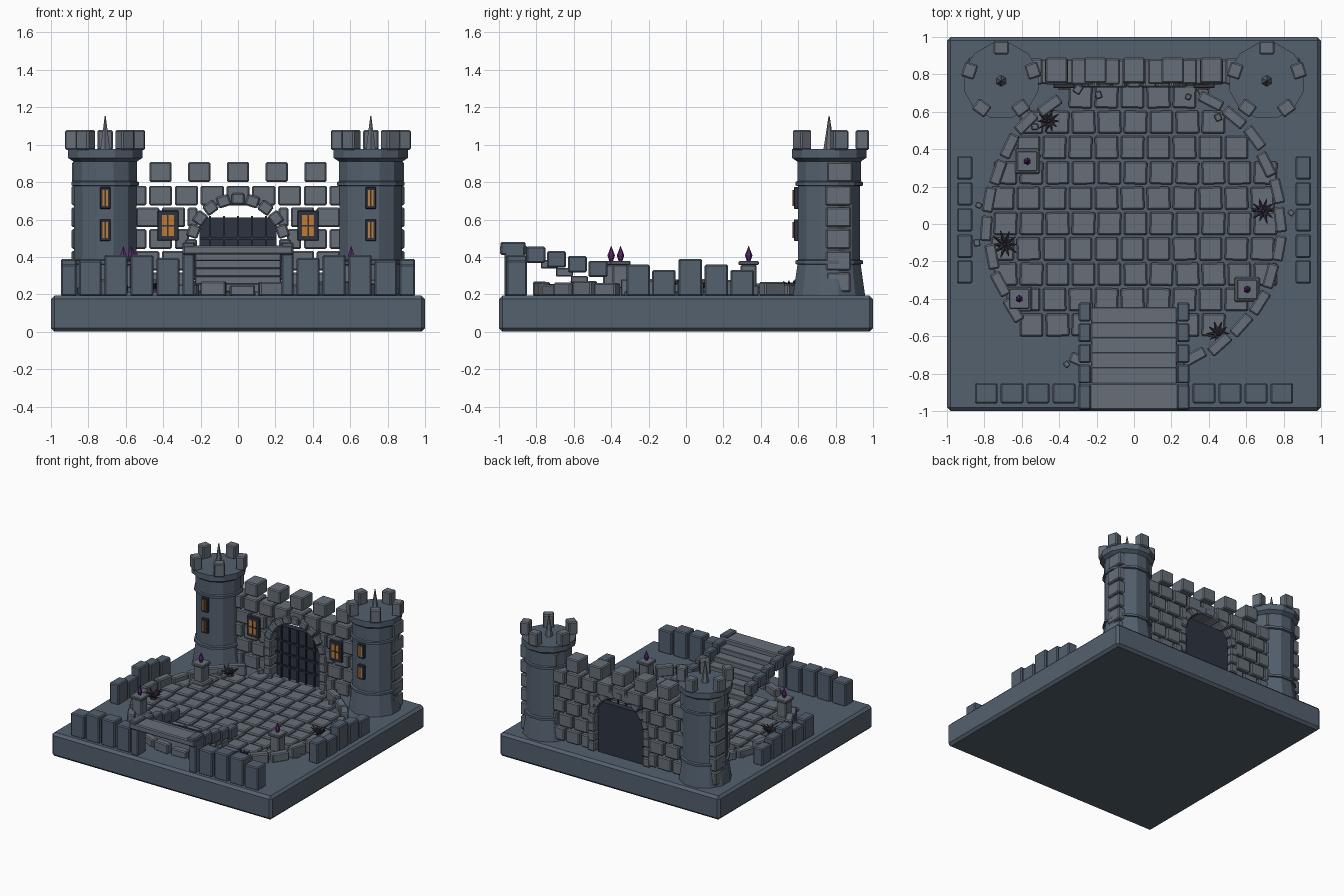
import bpy, bmesh, math, random
from mathutils import Matrix, Vector

if "Cube" in bpy.data.objects:
    bpy.data.objects.remove(bpy.data.objects["Cube"])

random.seed(4)
pi = math.pi


def material(name, rgb):
    m = bpy.data.materials.new(name)
    m.diffuse_color = (*rgb, 1)
    m.use_nodes = True
    m.node_tree.nodes["Principled BSDF"].inputs["Base Color"].default_value = m.diffuse_color
    return m


SLATE = material("slate", (0.088, 0.119, 0.156))
STONE = material("stone", (0.133, 0.159, 0.188))
DARK = material("dark_iron", (0.026, 0.033, 0.052))
GLOW = material("window_glow", (0.55, 0.2, 0.03))
PURPLE = material("crystal", (0.1, 0.02, 0.16))
THORN = material("thorn", (0.03, 0.025, 0.04))


def finish(bm, name, mat):
    me = bpy.data.meshes.new(name)
    bm.to_mesh(me)
    bm.free()
    me.materials.append(mat)
    ob = bpy.data.objects.new(name, me)
    bpy.context.collection.objects.link(ob)
    return ob


def box(bm, c, s, rot=None, bevel=0.008):
    """Bevelled block with centre c, size s and optional rotation matrix."""
    m = Matrix.Translation(c) @ (rot or Matrix()) @ Matrix.Diagonal((*s, 1))
    vs = bmesh.ops.create_cube(bm, size=1, matrix=m)["verts"]
    if bevel:
        edges = list({e for v in vs for e in v.link_edges})
        bmesh.ops.bevel(bm, geom=edges, offset=bevel, segments=1, affect='EDGES')


def cone(bm, c, r1, r2, h, n, rot=None):
    """Cone or frustum standing on point c."""
    m = Matrix.Translation(c) @ (rot or Matrix()) @ Matrix.Translation((0, 0, h / 2))
    bmesh.ops.create_cone(bm, cap_ends=True, segments=n, radius1=r1, radius2=r2, depth=h, matrix=m)


def rz(a):
    return Matrix.Rotation(a, 4, 'Z')


# Base slab
bm = bmesh.new()
box(bm, (0, 0, 0.097), (2, 2, 0.194), bevel=0.02)
finish(bm, "base", SLATE)

# Courtyard paving, clipped to a circle
bm = bmesh.new()
for j in range(10):
    y = 0.68 - j * 0.1355
    for i in range(-5, 6):
        x = i * 0.139 + (0.008 if j % 2 else -0.008)
        if math.hypot(x, y) < 0.775 and not (y < -0.6):
            box(bm, (x, y, 0.2 + random.uniform(-0.002, 0.002)), (0.125, 0.122, 0.034),
                rz(random.uniform(-0.02, 0.02)))
finish(bm, "paving", STONE)

# Kerb stones around the courtyard
bm = bmesh.new()
for k in range(32):
    a = k * pi / 16 + 0.03
    if 0.33 * pi < a < 0.67 * pi or 1.22 * pi < a < 1.34 * pi:
        continue
    h = random.uniform(0.06, 0.095)
    r = 0.785 + random.uniform(-0.01, 0.01)
    box(bm, (r * math.cos(a), r * math.sin(a), 0.19 + h / 2), (0.06, 0.135, h),
        rz(a + random.uniform(-0.12, 0.12)))
finish(bm, "kerb_stones", STONE)

# Loose rubble
bm = bmesh.new()
for x, y in [(-0.36, -0.75), (0.45, 0.57), (0.52, 0.6), (0.84, 0.06), (-0.83, 0.1), (-0.84, -0.1),
             (-0.19, 0.69), (0.29, 0.68), (0.37, 0.71), (-0.3, 0.72), (-0.53, 0.52)]:
    s = random.uniform(0.03, 0.055)
    box(bm, (x, y, 0.2 + s / 2), (s, s * 0.9, s), rz(random.uniform(0, 3)), 0.005)
finish(bm, "rubble", STONE)

# Low walls at the sides and the front
bm = bmesh.new()
for s in (-1, 1):
    for y, top in [(0.3, 0.33), (0.162, 0.36), (0.022, 0.39), (-0.118, 0.33), (-0.256, 0.36)]:
        box(bm, (s * 0.905, y, (0.19 + top) / 2), (0.082, 0.125, top - 0.19))
    for x, top in [(0.79, 0.38), (0.653, 0.41), (0.514, 0.41), (0.375, 0.395)]:
        box(bm, (s * x, -0.905, (0.19 + top) / 2), (0.122, 0.108, top - 0.19))
finish(bm, "low_walls", SLATE)

# Gate wall: staggered courses of blocks, open under the arch
bm = bmesh.new()
AZ = 0.46
for row in range(5):
    z = 0.728 - row * 0.116
    xs = [i * 0.138 + (0.069 if row % 2 else 0) for i in range(-6, 6 + (row % 2 == 0))]
    if row % 2:
        xs = [x for x in xs if abs(x) < 0.7] + [-0.828, 0.828]
    for x in xs:
        lo, hi = x - 0.062, x + 0.062
        if z < 0.66 and abs(x) < 0.38:
            edge = 0.265 if z < AZ else math.sqrt(max(0, 0.265 ** 2 - (z - AZ) ** 2))
            if x > 0:
                lo = max(lo, edge)
            else:
                hi = min(hi, -edge)
        if hi - lo > 0.03:
            d = random.uniform(0.125, 0.14)
            box(bm, ((lo + hi) / 2, 0.815, z), (hi - lo, d, 0.105))
finish(bm, "gate_wall", STONE)

bm = bmesh.new()
for i in range(-4, 5):
    box(bm, (i * 0.207, 0.822, 0.854), (0.118, 0.135, 0.108))
finish(bm, "wall_merlons", STONE)

# Arch stones and jambs
bm = bmesh.new()
for k in range(11):
    a = pi * k / 10
    box(bm, (0.25 * math.cos(a), 0.805, AZ + 0.25 * math.sin(a)), (0.062, 0.15, 0.07),
        Matrix.Rotation(-a, 4, 'Y'))
for s in (-1, 1):
    for k in range(3):
        box(bm, (s * 0.25, 0.805, 0.235 + 0.08 * k), (0.065, 0.15, 0.075))
finish(bm, "gate_arch", STONE)

# Gate panel with its iron bars
bm = bmesh.new()
box(bm, (0, 0.825, 0.4), (0.41, 0.05, 0.42), bevel=0)
for i in range(-2, 3):
    box(bm, (i * 0.075, 0.775, 0.405), (0.012, 0.012, 0.43), bevel=0)
for z in (0.3, 0.4, 0.5):
    box(bm, (0, 0.775, z), (0.4, 0.012, 0.012), bevel=0)
finish(bm, "gate", DARK)

# Windows: frames, panes and bars
frames, panes = bmesh.new(), bmesh.new()
for s in (-1, 1):
    slots = [(0.375, 0.742, 0.567, 0.112, 0.16), (0.71, 0.592, 0.543, 0.058, 0.115),
             (0.71, 0.592, 0.715, 0.058, 0.115)]
    for x, y, z, w, h in slots:
        t = 0.024 if w > 0.1 else 0.015
        box(frames, (s * x, y, z), (w, 0.03, h), bevel=0.003)
        box(panes, (s * x, y - 0.012, z), (w - 2 * t, 0.014, h - 2 * t), bevel=0)
        box(frames, (s * x, y - 0.016, z), (0.007, 0.012, h - 2 * t), bevel=0)
        if w > 0.1:
            box(frames, (s * x, y - 0.016, z), (w - 2 * t, 0.012, 0.008), bevel=0)
finish(frames, "window_frames", DARK)
finish(panes, "window_panes", GLOW)

# Corner towers: turned profile, crown of merlons and a spike
profile = [(0.2, 0.19), (0.175, 0.36), (0.187, 0.362), (0.187, 0.38), (0.172, 0.385), (0.172, 0.778),
           (0.187, 0.782), (0.187, 0.8), (0.176, 0.805), (0.176, 0.91), (0.206, 0.93), (0.206, 0.978)]
N = 12
for s, side in ((-1, "left"), (1, "right")):
    cx, cy = s * 0.71, 0.765
    bm = bmesh.new()
    rings = [[bm.verts.new((cx + r * math.cos(2 * pi * (k + 0.5) / N), cy + r * math.sin(2 * pi * (k + 0.5) / N), z))
              for k in range(N)] for r, z in profile]
    for a, b in zip(rings, rings[1:]):
        for k in range(N):
            bm.faces.new((a[k], a[(k + 1) % N], b[(k + 1) % N], b[k]))
    bm.faces.new(rings[0][::-1])
    bm.faces.new(rings[-1])
    finish(bm, side + "_tower", SLATE)
    bm = bmesh.new()
    for k in range(5):
        a = pi / 2 + k * 2 * pi / 5
        box(bm, (cx + 0.178 * math.cos(a), cy + 0.178 * math.sin(a), 1.025), (0.072, 0.082, 0.108), rz(a))
    cone(bm, (cx, cy, 0.975), 0.03, 0.003, 0.178, 6)
    finish(bm, side + "_tower_crown", STONE)

# Stairs leading down from the front landing, with stepped side rails
bm = bmesh.new()
box(bm, (0, -0.922, 0.437), (0.59, 0.145, 0.05))
for k in range(5):
    box(bm, (0, -0.81 + k * 0.08, 0.402 - k * 0.042), (0.46, 0.09, 0.045), bevel=0.005)
finish(bm, "stairs", STONE)
bm = bmesh.new()
for s in (-1, 1):
    box(bm, (s * 0.265, -0.915, 0.325), (0.065, 0.11, 0.27))
    for k in range(4):
        box(bm, (s * 0.263, -0.803 + k * 0.111, 0.412 - k * 0.0255), (0.066, 0.102, 0.088))
    box(bm, (s * 0.263, -0.925, 0.445), (0.066, 0.135, 0.07))
finish(bm, "stair_rails", SLATE)

# Pedestals with crystals
bm, cr = bmesh.new(), bmesh.new()
for x, y in [(-0.57, 0.335), (-0.613, -0.4), (0.605, -0.35)]:
    box(bm, (x, y, 0.212), (0.135, 0.135, 0.05))
    box(bm, (x, y, 0.295), (0.085, 0.085, 0.13))
    box(bm, (x, y, 0.367), (0.108, 0.108, 0.022), bevel=0.005)
    cone(cr, (x, y, 0.378), 0.01, 0.02, 0.03, 6)
    cone(cr, (x, y, 0.408), 0.02, 0.001, 0.05, 6)
finish(bm, "pedestals", STONE)
finish(cr, "crystals", PURPLE)

# Thorn bushes: rings of leaning spikes
bm = bmesh.new()
for x, y, r in [(-0.455, 0.55, 0.065), (-0.69, -0.11, 0.075), (0.69, 0.07, 0.07), (0.45, -0.585, 0.06)]:
    for k in range(10):
        lean = Matrix.Rotation(random.uniform(0.95, 1.35), 4, 'Y')
        cone(bm, (x, y, 0.235), 0.016, 0.002, r * random.uniform(0.95, 1.15), 5, rz(k * pi / 5) @ lean)
    cone(bm, (x, y, 0.21), 0.03, 0.008, 0.05, 6)
finish(bm, "thorn_bushes", THORN)
